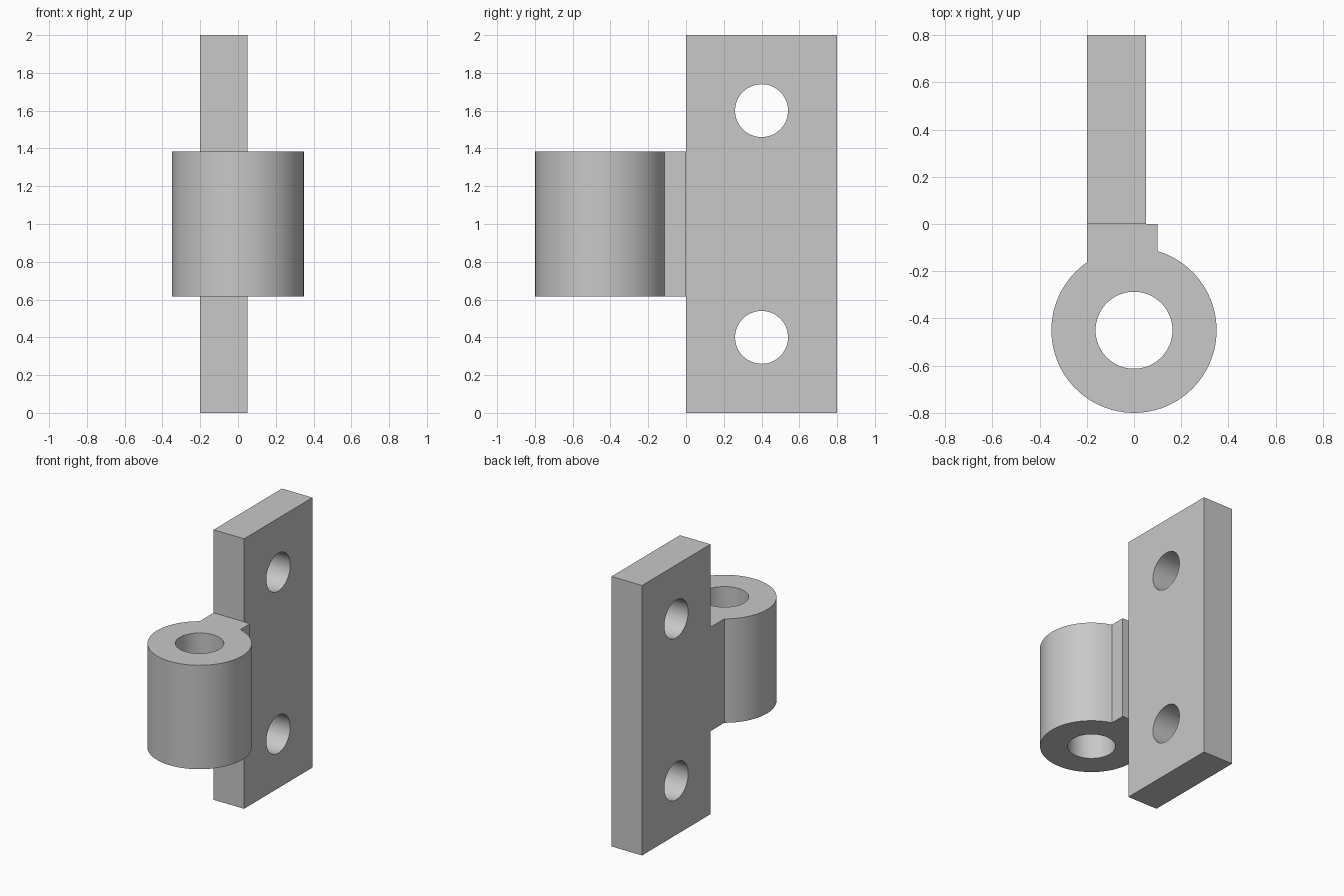
import bpy
import bmesh
from math import acos, asin, cos, pi, radians, sin
from mathutils import Matrix

cube = bpy.data.objects.get("Cube")
if cube:
    bpy.data.objects.remove(cube, do_unlink=True)

GREY = (0.58, 0.58, 0.58, 1.0)
steel = bpy.data.materials.new("plain_grey")
steel.use_nodes = True
steel.diffuse_color = GREY
steel.node_tree.nodes["Principled BSDF"].inputs["Base Color"].default_value = GREY


def arc(cx, cy, radius, start, end, steps):
    """Points along an arc, both ends included."""
    angles = [start + (end - start) * i / steps for i in range(steps + 1)]
    return [(cx + radius * cos(a), cy + radius * sin(a)) for a in angles]


def circle(cx, cy, radius, sides=64):
    return arc(cx, cy, radius, 0, 2 * pi, sides)[:-1]


def extrude_profile(name, loops, low, high, axes=None):
    """Solid from an outline with holes, spanning low to high along its normal."""
    curve = bpy.data.curves.new(name + "_profile", "CURVE")
    curve.dimensions = "2D"
    curve.fill_mode = "BOTH"
    curve.extrude = (high - low) / 2
    for loop in loops:
        spline = curve.splines.new("POLY")
        spline.points.add(len(loop) - 1)
        for point, (u, v) in zip(spline.points, loop):
            point.co = (u, v, 0, 1)
        spline.use_cyclic_u = True
    helper = bpy.data.objects.new(name + "_profile", curve)
    bpy.context.collection.objects.link(helper)
    bpy.context.view_layer.update()
    graph = bpy.context.evaluated_depsgraph_get()
    mesh = bpy.data.meshes.new_from_object(helper.evaluated_get(graph))
    bpy.data.objects.remove(helper, do_unlink=True)

    bm = bmesh.new()
    bm.from_mesh(mesh)
    bmesh.ops.remove_doubles(bm, verts=bm.verts, dist=0.0001)
    shift = Matrix.Translation((0, 0, (low + high) / 2))
    bm.transform((axes or Matrix.Identity(4)) @ shift)
    bmesh.ops.recalc_face_normals(bm, faces=bm.faces)
    bm.to_mesh(mesh)
    bm.free()

    mesh.name = name
    mesh.materials.clear()
    mesh.materials.append(steel)
    for face in mesh.polygons:
        face.material_index = 0
    obj = bpy.data.objects.new(name, mesh)
    bpy.context.collection.objects.link(obj)
    bpy.ops.object.select_all(action="DESELECT")
    obj.select_set(True)
    bpy.context.view_layer.objects.active = obj
    bpy.ops.object.shade_smooth_by_angle(angle=radians(30))
    return obj


# Mounting plate: upright rectangle with two screw holes
DEPTH, HEIGHT = 0.8, 2.0
to_side = Matrix(((0, 0, 1, 0), (1, 0, 0, 0), (0, 1, 0, 0), (0, 0, 0, 1)))
plate_outline = [(0, 0), (DEPTH, 0), (DEPTH, HEIGHT), (0, HEIGHT)]
screw_holes = [circle(DEPTH / 2, z, 0.14) for z in (0.4, 1.6)]
extrude_profile("mounting_plate", [plate_outline] + screw_holes, -0.2, 0.05, to_side)

# Hinge knuckle: barrel with pin hole and a neck reaching the plate
RADIUS, CENTRE_Y = 0.35, -0.45
NECK_LEFT, NECK_RIGHT = 0.1, -0.2
start = acos(NECK_LEFT / RADIUS)
end = -pi - asin(-NECK_RIGHT / RADIUS) + pi / 2 - 2 * pi + pi / 2
end = acos(NECK_RIGHT / RADIUS) - 2 * pi
knuckle_outline = arc(0, CENTRE_Y, RADIUS, start, end, 60)
knuckle_outline += [(NECK_RIGHT, 0), (NECK_LEFT, 0)]
extrude_profile("hinge_knuckle", [knuckle_outline, circle(0, CENTRE_Y, 0.163)], 0.615, 1.385)
